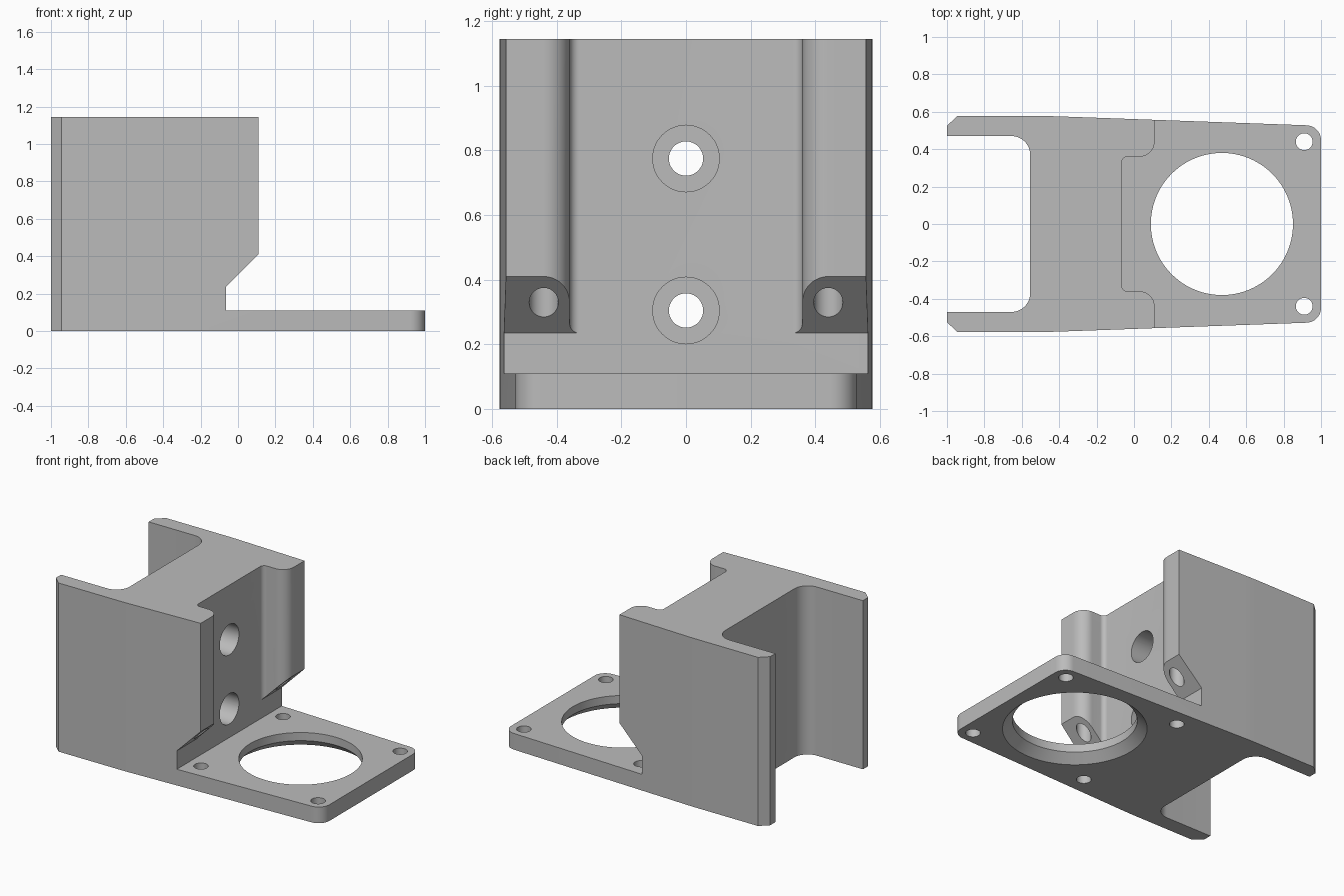
import bpy, bmesh, math
from mathutils import Vector, Matrix

default = bpy.data.objects.get("Cube")
if default:
    bpy.data.objects.remove(default, do_unlink=True)

HEIGHT, PLATE = 1.145, 0.11
WALL_X, WING_X = -0.065, 0.11

grey = bpy.data.materials.new("light grey")
grey.use_nodes = True
colour = (0.5, 0.5, 0.5, 1)
grey.diffuse_color = colour
grey.node_tree.nodes["Principled BSDF"].inputs["Base Color"].default_value = colour


def rounded(corners, steps=12):
    """Outline from (x, y, radius) corners, each filleted by its radius."""
    out = []
    for i, (x, y, r) in enumerate(corners):
        p = Vector((x, y))
        if r == 0:
            out.append(p)
            continue
        a = (Vector(corners[i - 1][:2]) - p).normalized()
        b = (Vector(corners[(i + 1) % len(corners)][:2]) - p).normalized()
        half = a.angle(b) / 2
        centre = p + (a + b).normalized() * (r / math.sin(half))
        start = p + a * (r / math.tan(half)) - centre
        sweep = (math.pi - 2 * half) * (1 if a.x * b.y - a.y * b.x < 0 else -1)
        for k in range(steps + 1):
            out.append(centre + Matrix.Rotation(sweep * k / steps, 2) @ start)
    return out


def mirrored(half):
    return half + [(x, -y, r) for x, y, r in reversed(half)]


def finish(bm, name):
    bmesh.ops.recalc_face_normals(bm, faces=bm.faces)
    mesh = bpy.data.meshes.new(name)
    bm.to_mesh(mesh)
    bm.free()
    mesh.materials.append(grey)
    obj = bpy.data.objects.new(name, mesh)
    bpy.context.collection.objects.link(obj)
    return obj


def prism(name, points, low, high, along_y=False):
    """Extrude an outline along z, or an x-z side profile along y."""
    bm = bmesh.new()
    place = (lambda p: (p[0], low, p[1])) if along_y else (lambda p: (p[0], p[1], low))
    face = bm.faces.new([bm.verts.new(place(p)) for p in points])
    new = bmesh.ops.extrude_face_region(bm, geom=[face])["geom"]
    shift = (0, high - low, 0) if along_y else (0, 0, high - low)
    bmesh.ops.translate(bm, vec=shift, verts=[v for v in new if isinstance(v, bmesh.types.BMVert)])
    return finish(bm, name)


def drill(name, centre, r1, r2, depth, along_x=False, sides=48):
    """Round cutter starting at centre, running up z or along x."""
    bm = bmesh.new()
    turn = Matrix.Rotation(math.pi / 2, 4, "Y") if along_x else Matrix()
    bmesh.ops.create_cone(bm, cap_ends=True, segments=sides, radius1=r1, radius2=r2, depth=depth,
                          matrix=Matrix.Translation(centre) @ turn @ Matrix.Translation((0, 0, depth / 2)))
    return finish(bm, name)


# Full-height block with the tapered plan outline
bracket = prism("mounting_bracket", rounded(mirrored([
    (1, 0.525, 0.08), (-0.45, 0.577, 3), (-0.945, 0.577, 0), (-1, 0.525, 0)])), 0, HEIGHT)

cutters = [
    # Space above the base plate, with sloping wing undersides
    prism("side_cutter", [(WALL_X, PLATE), (2, PLATE), (2, 2), (WING_X, 2),
                          (WING_X, 0.41), (WALL_X, 0.235)], -1, 1, along_y=True),
    # Recess between the wings
    prism("recess_cutter", rounded(mirrored([
        (0.2, 0.46, 0), (WING_X, 0.46, 0), (WING_X, 0.36, 0.08), (WALL_X, 0.36, 0.03)])), 0.2, 2),
    # Open channel at the back
    prism("channel_cutter", rounded(mirrored([(-0.555, 0.47, 0.1), (-1.2, 0.47, 0)])), -1, 2),
    # Large opening with a bevel on its underside
    drill("opening_cutter", (0.47, 0, -0.1), 0.38, 0.38, 0.4, sides=96),
    drill("bevel_cutter", (0.47, 0, -0.055), 0.5, 0.38, 0.11, sides=96),
]

# Screw holes of the plate, continuing blind into the wings
for x in (0.03, 0.91):
    for y in (-0.44, 0.44):
        cutters.append(drill("screw_cutter", (x, y, -0.1), 0.045, 0.045, 0.55))

# Counterbored holes through the upright web
for z in (0.305, 0.775):
    cutters.append(drill("bolt_cutter", (-0.7, 0, z), 0.053, 0.053, 0.8, along_x=True))
    cutters.append(drill("counterbore_cutter", (-0.37, 0, z), 0.103, 0.103, 0.5, along_x=True))

bpy.ops.object.select_all(action="DESELECT")
bpy.context.view_layer.objects.active = bracket
bracket.select_set(True)
for cutter in cutters:
    cutter.hide_render = True
    cut = bracket.modifiers.new("cut", "BOOLEAN")
    cut.operation = "DIFFERENCE"
    cut.solver = "EXACT"
    cut.object = cutter
    bpy.ops.object.modifier_apply(modifier=cut.name)
    bpy.data.objects.remove(cutter, do_unlink=True)

bpy.ops.object.shade_smooth_by_angle(angle=math.radians(30))
